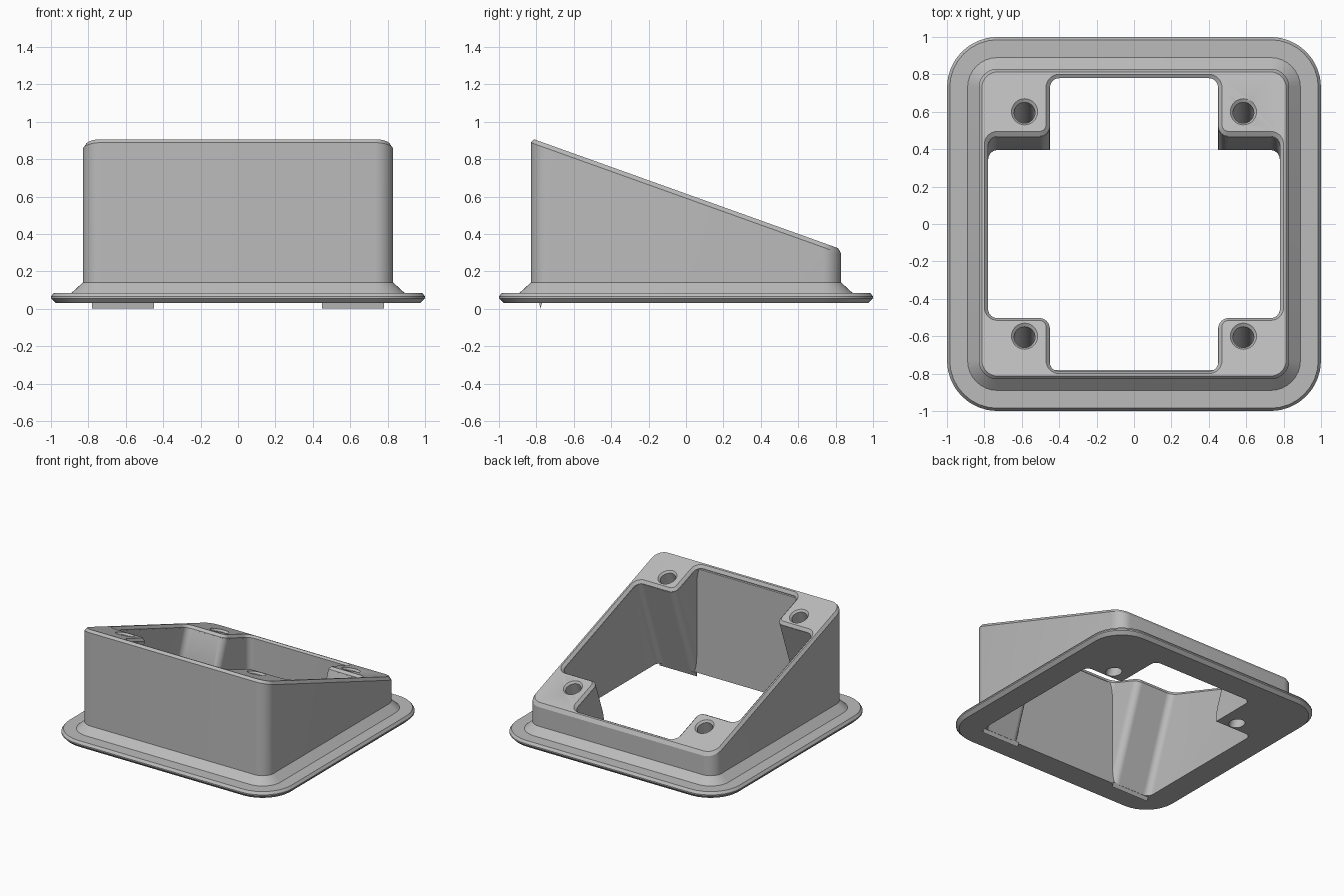
import bpy, bmesh, math

if "Cube" in bpy.data.objects:
    bpy.data.objects.remove(bpy.data.objects["Cube"])

SLOPE = 0.358          # fall of the top face towards the back
WALL = 0.78            # half width of the inner space


def top_z(y):
    return 0.615 - SLOPE * y


grey = bpy.data.materials.new("grey_plastic")
grey.use_nodes = True
grey.diffuse_color = (0.5, 0.5, 0.5, 1)
grey.node_tree.nodes["Principled BSDF"].inputs["Base Color"].default_value = (0.5, 0.5, 0.5, 1)


def loft(name, rings):
    """Closed solid through rings that have equal point counts."""
    bm = bmesh.new()
    loops = [[bm.verts.new(p) for p in ring] for ring in rings]
    for a, b in zip(loops, loops[1:]):
        for i in range(len(a)):
            j = (i + 1) % len(a)
            bm.faces.new((a[i], a[j], b[j], b[i]))
    bm.faces.new(loops[0])
    bm.faces.new(loops[-1])
    bmesh.ops.recalc_face_normals(bm, faces=bm.faces)
    mesh = bpy.data.meshes.new(name)
    bm.to_mesh(mesh)
    bm.free()
    mesh.materials.append(grey)
    ob = bpy.data.objects.new(name, mesh)
    bpy.context.collection.objects.link(ob)
    return ob


def fillet(corners, steps=8):
    """Round each (x, y, radius) corner of a right-angled outline."""
    pts = []
    for i, (x, y, r) in enumerate(corners):
        px, py, _ = corners[i - 1]
        nx, ny, _ = corners[(i + 1) % len(corners)]
        a = ((px > x) - (px < x), (py > y) - (py < y))
        b = ((nx > x) - (nx < x), (ny > y) - (ny < y))
        for s in range(steps + 1):
            t = math.pi / 2 * s / steps
            ka, kb = r * (1 - math.sin(t)), r * (1 - math.cos(t))
            pts.append((x + a[0] * ka + b[0] * kb, y + a[1] * ka + b[1] * kb))
    return pts


def box(x, y0, y1, r):
    return fillet([(x, y0, r), (x, y1, r), (-x, y1, r), (-x, y0, r)])


def flat(outline, z):
    return [(x, y, z) for x, y in outline]


def slanted(outline, drop):
    """Place an outline below the sloping top, pushed in square to it."""
    return [(x, y - SLOPE * drop, top_z(y) - drop) for x, y in outline]


def cross(d):
    """Opening between the four corner posts, grown outward by d."""
    w, n, yb, yf = WALL + d, 0.45 + d, 0.475 + d, -0.495 - d
    o, i = 0.05 + d, 0.055 - d
    right = [(n, -w, o), (n, yf, i), (w, yf, o), (w, yb, o), (n, yb, i), (n, w, o)]
    left = [(-x, y, r) for x, y, r in reversed(right)]
    return fillet(right + left)


def boolean(target, tool, operation):
    mod = target.modifiers.new("cut", "BOOLEAN")
    mod.object, mod.operation, mod.solver = tool, operation, "EXACT"
    graph = bpy.context.evaluated_depsgraph_get()
    mesh = bpy.data.meshes.new_from_object(target.evaluated_get(graph))
    target.modifiers.clear()
    target.data = mesh
    bpy.data.objects.remove(tool)


def square(half):
    return box(half, -half, half, half - 0.73)


# Flanged body with a chamfered sloping top
rings = [flat(square(h), z) for h, z in
         [(0.975, 0.03), (1.0, 0.055), (1.0, 0.065), (0.985, 0.085), (0.89, 0.085), (0.83, 0.14)]]
rings.append([(x, y, top_z(y) - 0.024) for x, y in square(0.83)])
rings.append([(x, y, top_z(y)) for x, y in square(0.813)])
body = loft("sloped_housing", rings)

# Slanted opening, kept inside the vertical walls
opening = loft("opening_cutter", [slanted(cross(0), d) for d in (-0.1, 1.2)])
limit = loft("opening_limit", [flat(box(WALL, -WALL, 0.9, 0.02), z) for z in (-0.2, 1.3)])
boolean(opening, limit, "INTERSECT")
boolean(body, opening, "DIFFERENCE")

# Vertical slot to the back wall, and the trimmed toes of the back posts
slot = loft("slot_cutter", [flat(box(0.4495, -0.3, 0.7795, 0.05), z) for z in (-0.1, 1.2)])
boolean(body, slot, "DIFFERENCE")
toe = loft("toe_cutter", [flat(box(0.7795, -0.3, 0.395, 0.05), z) for z in (-0.1, 0.3)])
boolean(body, toe, "DIFFERENCE")

# Chamfer around the opening
bevel = loft("chamfer_cutter", [slanted(cross(g), d) for g, d in
                                [(0.03, -0.01), (0.001, 0.02), (0.001, 0.025)]])
boolean(body, bevel, "DIFFERENCE")

# Countersunk screw holes, square to the top
for cx in (-0.585, 0.585):
    for cy, depth in ((-0.6, 0.38), (0.6, 0.5)):
        levels = [(0.08, -0.01), (0.07, 0), (0.056, 0.014), (0.056, depth)]
        hole = loft("hole_cutter", [slanted(
            [(cx + r * math.cos(math.tau * i / 32), cy + r * math.sin(math.tau * i / 32))
             for i in range(32)], d) for r, d in levels])
        boolean(body, hole, "DIFFERENCE")

# Thin feet where the front posts run out below the flange
feet = []
for name, side in (("front_left_foot", 1), ("front_right_foot", -1)):
    edge = [(-WALL, 0.0), (-WALL - 0.004, 0.035), (-0.768, 0.035)]
    feet.append(loft(name, [[(side * x, y, z) for y, z in edge] for x in (0.45, WALL)]))

bpy.ops.object.select_all(action="DESELECT")
for ob in [body] + feet:
    ob.select_set(True)
bpy.context.view_layer.objects.active = body
bpy.ops.object.shade_smooth_by_angle(angle=math.radians(25))
